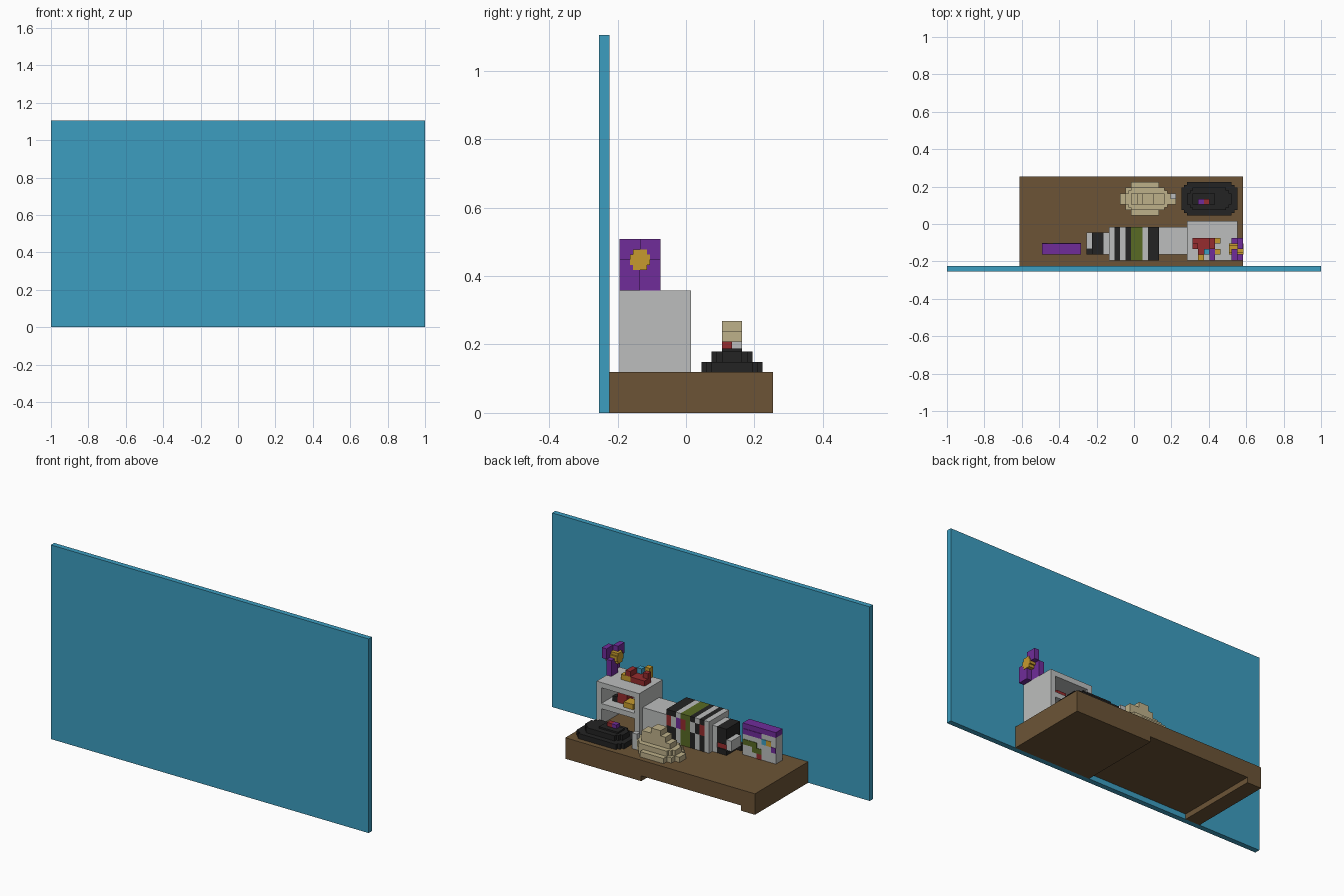
import bpy
import bmesh

cube = bpy.data.objects.get("Cube")
if cube:
    bpy.data.objects.remove(cube)

UNIT = 2 / 67  # side of one block


def linear(value):
    value /= 255
    return value / 12.92 if value <= 0.04045 else ((value + 0.055) / 1.055) ** 2.4


def material(name, rgb):
    colour = [linear(c) for c in rgb] + [1]
    mat = bpy.data.materials.new(name)
    mat.use_nodes = True
    mat.diffuse_color = colour
    shader = next(n for n in mat.node_tree.nodes if n.type == "BSDF_PRINCIPLED")
    shader.inputs["Base Color"].default_value = colour
    return mat


MATERIALS = {name: material(name, rgb) for name, rgb in {
    "blue": (60, 157, 192),
    "brown": (108, 84, 54),
    "pale_grey": (188, 190, 189),
    "purple": (112, 44, 154),
    "tan": (190, 177, 138),
    "black": (35, 35, 35),
    "green": (88, 106, 36),
    "yellow": (198, 154, 46),
    "red": (150, 44, 46),
}.items()}


def part(name, *blocks):
    """Join blocks (colour, x range, y range, z range) into one object."""
    bm = bmesh.new()
    mesh = bpy.data.meshes.new(name)
    used = []
    for colour, xs, ys, zs in blocks:
        if colour not in used:
            used.append(colour)
            mesh.materials.append(MATERIALS[colour])
        verts = bmesh.ops.create_cube(bm, size=1)["verts"]
        for v in verts:
            v.co.x = (xs[v.co.x > 0] - 33.5) * UNIT
            v.co.y = (ys[v.co.y > 0] - 8.5) * UNIT
            v.co.z = zs[v.co.z > 0] * UNIT
        for face in {f for v in verts for f in v.link_faces}:
            face.material_index = used.index(colour)
    bm.to_mesh(mesh)
    bm.free()
    obj = bpy.data.objects.new(name, mesh)
    bpy.context.collection.objects.link(obj)
    return obj


def stepped(colour, xs, ys, zs, corner=1):
    """Oval slab made of crossing blocks with notched corners."""
    return [(colour, (xs[0] + corner * n, xs[1] - corner * n),
             (ys[0] + corner * (2 - n), ys[1] - corner * (2 - n)), zs)
            for n in range(3)]


# Wall and floor platform
part("wall", ("blue", (0, 67), (0, 1), (0, 37)))
part("platform", ("brown", (13, 53), (1, 17), (1, 4)),
     ("brown", (13, 16), (1, 17), (0, 1)),
     ("brown", (37, 53), (1, 17), (0, 1)))

# Open cabinet with a shelf
part("cabinet",
     ("pale_grey", (43, 52), (2, 9), (11, 12)),
     ("pale_grey", (43, 44), (2, 9), (4, 11)),
     ("pale_grey", (51, 52), (2, 9), (4, 11)),
     ("pale_grey", (44, 51), (2, 3), (4, 11)),
     ("pale_grey", (44, 51), (3, 9), (7, 8)))
part("shelf_toys",
     ("yellow", (45, 47), (6, 8), (8, 9)),
     ("red", (47, 49), (5, 7), (8, 10)),
     ("yellow", (45, 46), (5, 6), (8, 10)),
     ("black", (49, 50), (6, 7), (8, 9)))

# Toy on top of the cabinet
part("cabinet_toy",
     ("red", (44, 47), (4, 6), (12, 13)),
     ("red", (45, 47), (3, 4), (12, 13)),
     ("yellow", (47, 49), (5, 6), (12, 13)),
     ("blue", (46, 47), (3, 4), (13, 14)),
     ("yellow", (45, 46), (2, 3), (12, 14)),
     ("purple", (47, 48), (2, 4), (12, 13)),
     ("red", (47, 48), (4, 6), (13, 14)),
     ("red", (44, 45), (4, 5), (13, 14)),
     ("yellow", (48, 49), (3, 4), (12, 13)))

# Flower with staggered petals and a rounded centre
part("flower_petals",
     ("purple", (52, 53), (4, 6), (15, 17)),
     ("purple", (51, 52), (2, 4), (15, 17)),
     ("purple", (52, 53), (2, 4), (12, 15)),
     ("purple", (51, 52), (4, 6), (12, 15)))
part("flower_centre", *stepped("yellow", (50.5, 53.1), (3, 5), (14.5, 15.5), 0),
     ("yellow", (50.5, 53.1), (3.3, 4.7), (14, 16)))

# Bed with a striped blanket
part("bed", ("pale_grey", (38, 43), (3, 8), (4, 9)),
     ("pale_grey", (29, 38), (2.1, 7.9), (4, 9)))
stripes = ["pale_grey", "black", "pale_grey", "black", "green", "green",
           "pale_grey", "black", "black"]
part("blanket", *[(c, (29 + n, 30 + n), (2, 8), (9, 10))
                  for n, c in enumerate(stripes)])
drape = ["pale_grey", "red", "black", "pale_grey", "green", "red", "purple",
         "pale_grey", "red"]
part("blanket_side",
     *[(c, (29 + n, 30 + n), (7.9, 8), (7, 9)) for n, c in enumerate(drape)],
     *[(c, (29 + n, 30 + n), (7.9, 8), (4, 7)) for n, c in enumerate(stripes)])

# Small seat at the bed end
part("bed_end_seat",
     ("pale_grey", (28, 29), (3, 7), (4, 9)),
     ("black", (26, 28), (3, 7), (6, 9)),
     ("red", (26, 28), (4, 6.8), (5, 6)),
     ("black", (26, 28), (3, 7), (4, 5)),
     ("pale_grey", (25, 26), (4, 7), (5, 7)),
     ("black", (25, 26), (3, 4), (4, 5)))

# Toy box with a painted front
part("toy_box",
     ("pale_grey", (17, 24), (3, 5), (4, 9)),
     ("purple", (17, 24), (3, 5), (9, 10)))
FRONT = (5, 5.1)
part("toy_box_picture",
     ("purple", (20, 24), FRONT, (8, 9)),
     ("green", (21, 24), FRONT, (6, 7)),
     ("green", (20, 22), FRONT, (5, 6)),
     ("blue", (19, 20), FRONT, (7, 8)),
     ("yellow", (18, 19), FRONT, (7, 8)),
     ("red", (20, 21), FRONT, (4, 5)),
     ("purple", (17, 18), FRONT, (6, 7)))

# Rounded tan mound with a pale head
part("mound", *stepped("tan", (31, 40), (10, 16), (4, 5)),
     *stepped("tan", (32, 40), (11, 15), (5, 6), 0.5),
     ("tan", (33, 39), (12, 14), (6, 7)),
     ("tan", (34, 39), (12, 14), (7, 8)),
     ("tan", (35, 37), (12, 14), (8, 9)))
part("mound_head", ("pale_grey", (40, 41), (13, 14), (4, 7)),
     ("tan", (40, 41), (12, 13), (4, 6)))

# Black stepped cushion with a small ornament
part("cushion", *stepped("black", (42, 52), (10, 16), (4, 5), 0.5),
     *stepped("black", (43, 51), (11, 15), (5, 6), 0.5),
     ("black", (44, 48), (12, 14), (6, 6.3)))
part("cushion_ornament",
     ("purple", (45, 46), (12, 13), (6, 7)),
     ("red", (46, 47), (12, 13), (6, 7)))
